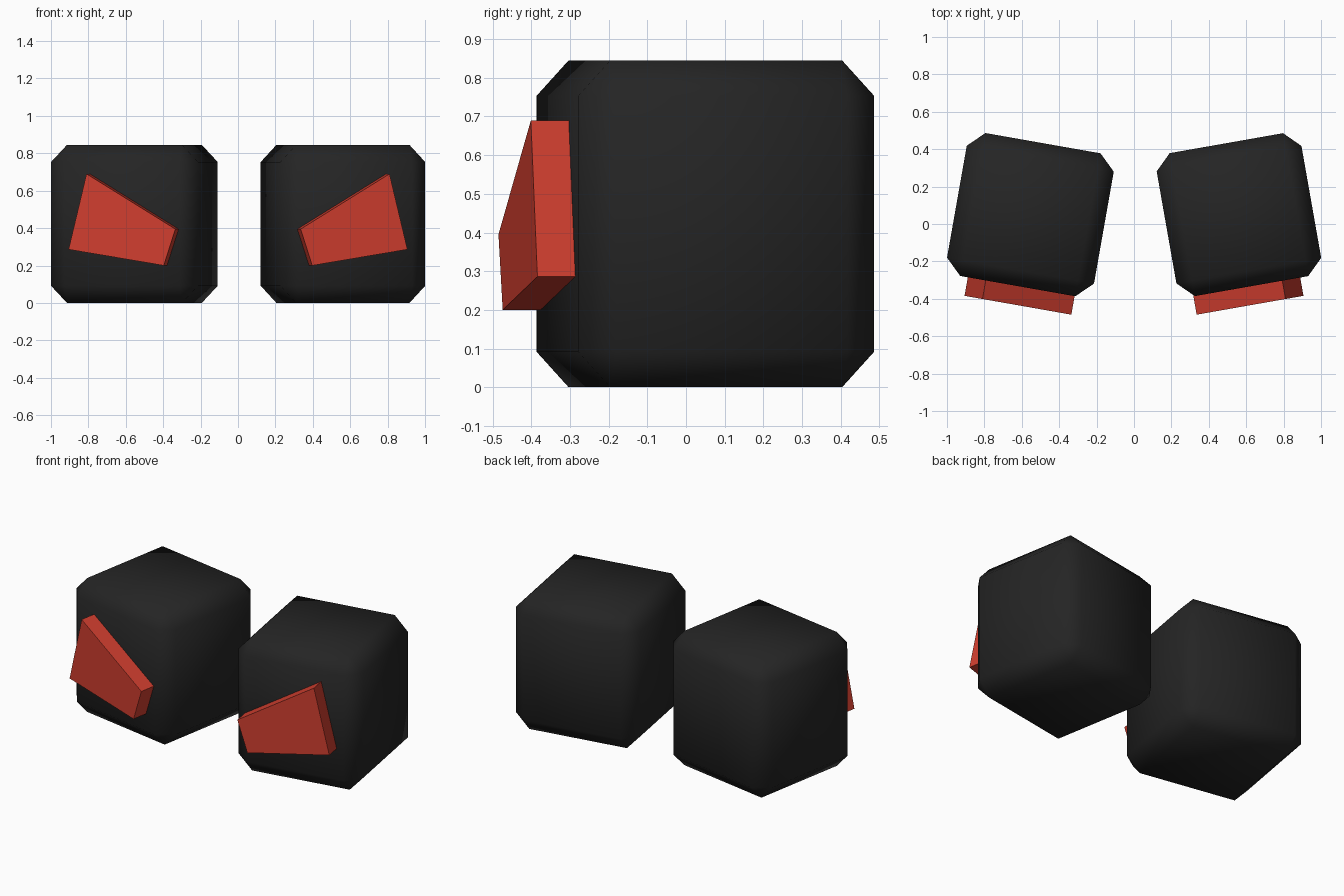
import bpy
import math
from mathutils import Vector

if "Cube" in bpy.data.objects:
    bpy.data.objects.remove(bpy.data.objects["Cube"])


def material(name, rgb):
    m = bpy.data.materials.new(name)
    m.diffuse_color = (*rgb, 1.0)
    m.use_nodes = True
    m.node_tree.nodes["Principled BSDF"].inputs["Base Color"].default_value = m.diffuse_color
    return m


BLACK = material("matte black", (0.018, 0.018, 0.018))
RED = material("red", (0.63, 0.048, 0.028))
TURN = math.radians(10)


def block(name, side, half_x, centre_x):
    # Chamfered cube, scaled after the bevel and toed outwards
    bpy.ops.mesh.primitive_cube_add(size=2, location=(side * centre_x, 0.05, 0.4225))
    ob = bpy.context.object
    ob.name = name
    ob.scale = (half_x, 0.388, 0.4225)
    ob.rotation_euler.z = side * TURN
    bev = ob.modifiers.new("chamfer", 'BEVEL')
    bev.width = 0.217
    bev.segments = 1
    bpy.ops.object.shade_smooth()
    ob.data.materials.append(BLACK)


def plate(name, side):
    # Slanted four-sided plate, extruded back into the block front
    outline = [(0.81, 0.69), (0.906, 0.286), (0.397, 0.20), (0.335, 0.395)]
    back = Vector((-math.sin(TURN), math.cos(TURN), 0)) * 0.103
    front = [Vector((x, -0.483 + (x - 0.345) * math.tan(TURN), z)) for x, z in outline]
    verts = front + [v + back for v in front]
    verts = [(side * v.x, v.y, v.z) for v in verts]
    faces = [(3, 2, 1, 0), (4, 5, 6, 7)]
    faces += [(i, (i + 1) % 4, (i + 1) % 4 + 4, i + 4) for i in range(4)]
    if side < 0:
        faces = [f[::-1] for f in faces]
    me = bpy.data.meshes.new(name)
    me.from_pydata(verts, [], faces)
    # Make all normals point outwards
    import bmesh
    bm = bmesh.new()
    bm.from_mesh(me)
    bmesh.ops.recalc_face_normals(bm, faces=bm.faces)
    bm.to_mesh(me)
    bm.free()
    me.materials.append(RED)
    bpy.context.collection.objects.link(bpy.data.objects.new(name, me))


# Right and left blocks with their front plates
block("right_block", 1, 0.393, 0.561)
block("left_block", -1, 0.399, 0.554)
plate("right_plate", 1)
plate("left_plate", -1)
